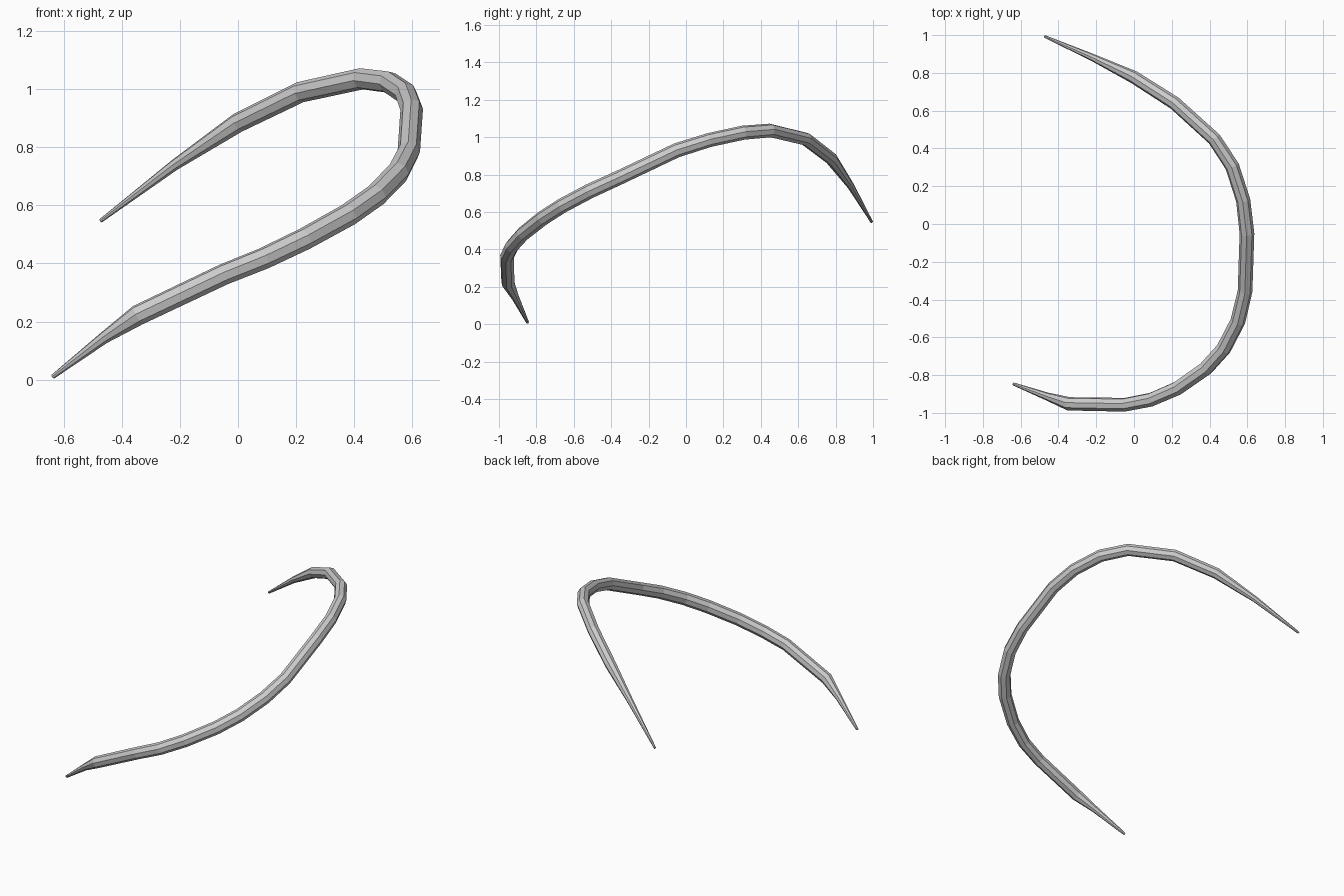
import bpy

# Centreline of the curved band: x, y, z, radius
path = [
    (-0.638, -0.847, 0.010, 0.008), (-0.46, -0.913, 0.145, 0.021),
    (-0.345, -0.952, 0.222, 0.036), (-0.05, -0.957, 0.362, 0.037),
    (0.09, -0.93, 0.418, 0.038), (0.23, -0.87, 0.485, 0.039),
    (0.38, -0.765, 0.568, 0.040), (0.475, -0.66, 0.635, 0.040),
    (0.55, -0.515, 0.712, 0.040), (0.588, -0.355, 0.785, 0.039),
    (0.598, -0.05, 0.930, 0.039), (0.578, 0.125, 0.985, 0.038),
    (0.52, 0.305, 1.024, 0.038), (0.425, 0.45, 1.036, 0.037),
    (0.215, 0.64, 0.990, 0.036), (0.0, 0.777, 0.885, 0.034),
    (-0.22, 0.882, 0.738, 0.019), (-0.473, 0.993, 0.547, 0.007),
]

# Eight-sided tapered tube along the path, closed at both tips
curve = bpy.data.curves.new("curved_band", "CURVE")
curve.dimensions = "3D"
curve.bevel_depth = 1.0
curve.bevel_resolution = 2
curve.use_fill_caps = True
spline = curve.splines.new("POLY")
spline.points.add(len(path) - 1)
for point, (x, y, z, r) in zip(spline.points, path):
    point.co = (x, y, z, 1)
    point.radius = r
spline.use_smooth = False

band = bpy.data.objects.new("curved_band", curve)
bpy.context.collection.objects.link(band)
bpy.context.view_layer.objects.active = band
band.select_set(True)
bpy.ops.object.convert(target="MESH")
